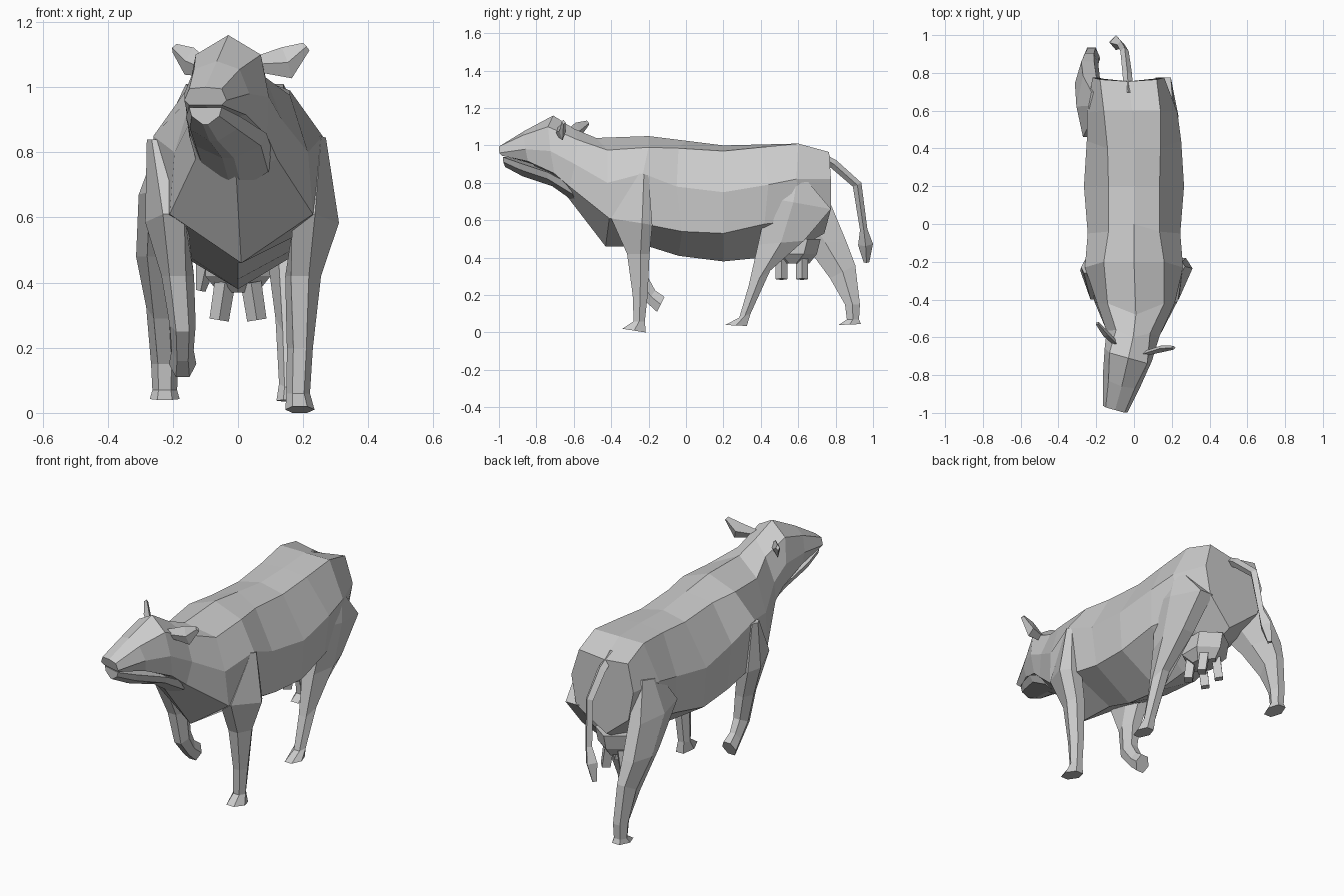
import bpy, bmesh
from mathutils import Vector


def loft(name, rings):
    """Skin a list of equal-length point rings, closed at both ends."""
    bm = bmesh.new()
    rows = [[bm.verts.new(p) for p in ring] for ring in rings]
    n = len(rows[0])
    for a, b in zip(rows, rows[1:]):
        for i in range(n):
            j = (i + 1) % n
            bm.faces.new((a[i], a[j], b[j], b[i]))
    bm.faces.new(rows[0])
    bm.faces.new(rows[-1])
    bmesh.ops.recalc_face_normals(bm, faces=bm.faces)
    mesh = bpy.data.meshes.new(name)
    bm.to_mesh(mesh)
    bm.free()
    obj = bpy.data.objects.new(name, mesh)
    bpy.context.collection.objects.link(obj)
    return obj


def body_ring(cx, turn, top, sides, bottom):
    """Mirror a half section (half width, y, z) about cx; turn swings it round z."""
    right = [(cx + w, y - turn * w, z) for w, y, z in sides]
    left = [(cx - w, y + turn * w, z) for w, y, z in reversed(sides)]
    return [(cx, *top)] + right + [(cx, *bottom)] + left


def leg(name, sections):
    """Six-sided leg; section = x, half width, front y, z, back y, z,
    then optionally where the widest point lies and a scale on the front edge's x."""
    rings = []
    for x, w, y0, z0, y1, z1, *extra in sections:
        mid, pull = extra or (.5, 1)
        ym, zm = y0 + (y1 - y0) * mid, z0 + (z1 - z0) * mid
        rings.append([(x * pull - w * .5, y0, z0), (x * pull + w * .5, y0, z0), (x + w, ym, zm),
                      (x + w * .5, y1, z1), (x - w * .5, y1, z1), (x - w, ym, zm)])
    return loft(name, rings)


def tube(name, path, ref):
    """Four-sided tube; path = (point, half size a, half size b)."""
    pts = [Vector(p[0]) for p in path]
    rings = []
    for i, (p, a, b) in enumerate(path):
        d = (pts[min(i + 1, len(pts) - 1)] - pts[max(i - 1, 0)]).normalized()
        u = d.cross(Vector(ref)).normalized()
        v = d.cross(u)
        rings.append([pts[i] + u * a, pts[i] + v * b, pts[i] - u * a, pts[i] - v * b])
    return loft(name, rings)


# Trunk, neck and upper head
trunk = [
    body_ring(-.03, 0, (.755, .945), [(.15, .765, .965), (.19, .775, .82), (.16, .775, .66)], (.74, .53)),
    body_ring(-.01, 0, (.6, 1.01), [(.15, .6, 1.01), (.24, .59, .82), (.2, .62, .6)], (.6, .45)),
    body_ring(0, 0, (.4, 1.005), [(.14, .4, .99), (.25, .44, .79), (.235, .42, .58)], (.4, .4)),
    body_ring(0, 0, (.2, 1.0), [(.135, .2, .97), (.265, .2, .75), (.25, .2, .53)], (.2, .38)),
    body_ring(0, 0, (0, 1.025), [(.135, -.04, .985), (.245, -.05, .78), (.24, -.02, .54)], (-.04, .41)),
    body_ring(0, 0, (-.2, 1.05), [(.16, -.2, .99), (.26, -.23, .85), (.24, -.2, .575)], (-.2, .46)),
    body_ring(.01, 0, (-.48, 1.04), [(.15, -.42, .975), (.205, -.42, .8), (.22, -.41, .61)], (-.43, .46)),
    body_ring(-.005, .1, (-.6, 1.09), [(.09, -.57, 1.03), (.14, -.58, .9), (.125, -.61, .78)], (-.63, .72)),
]
head = [
    body_ring(-.03, .28, (-.71, 1.16), [(.1, -.71, 1.1), (.125, -.69, .97), (.12, -.67, .85)], (-.69, .8)),
    body_ring(-.065, .28, (-.86, 1.08), [(.07, -.85, 1.055), (.1, -.83, .98), (.09, -.82, .915)], (-.82, .9)),
    body_ring(-.1, .28, (-.985, 1.0), [(.05, -.985, .995), (.065, -.98, .96), (.05, -.97, .945)], (-.97, .945)),
]
loft("body_and_head", trunk + head)

# Lower jaw with a keeled underside, leaving a thin mouth gap
jaw = []
for cx, y, top, bot, w in [(-.005, -.58, .79, .69, .115), (-.03, -.71, .858, .782, .118),
                           (-.075, -.87, .908, .835, .085), (-.1, -.965, .938, .885, .05)]:
    jaw.append([(cx + k * w, y - .28 * k * w, z) for k, z in
                [(1, top), (.85, top - (top - bot) * .5), (.15, bot), (-.15, bot),
                 (-.85, top - (top - bot) * .5), (-1, top)]])
loft("lower_jaw", jaw)

# Ears
tube("right_ear", [((.04, -.69, 1.07), .02, .012), ((.15, -.66, 1.075), .05, .018),
                   ((.21, -.655, 1.125), .015, .01)], (0, 1, 0))
tube("left_ear", [((-.08, -.65, 1.05), .02, .012), ((-.15, -.58, 1.08), .045, .018),
                  ((-.195, -.525, 1.12), .015, .01)], (.6, .8, 0))

# Front legs: one planted, one lifted
leg("front_right_leg", [
    (.24, .03, -.25, .85, -.2, .84), (.24, .07, -.4, .61, -.18, .575, .75, .84),
    (.2, .055, -.315, .42, -.195, .42, .6, .95), (.19, .04, -.285, .2, -.205, .2),
    (.185, .036, -.28, .06, -.22, .06), (.19, .045, -.34, .02, -.215, 0)])
leg("front_left_leg", [
    (-.25, .03, -.26, .84, -.2, .84), (-.22, .065, -.4, .61, -.18, .575, .7, .9),
    (-.185, .05, -.315, .42, -.2, .42), (-.17, .04, -.285, .25, -.2, .29),
    (-.17, .034, -.21, .16, -.165, .225), (-.17, .042, -.155, .11, -.115, .19)])

# Hind legs: one swung forward, one stretched back
leg("hind_right_leg", [
    (.19, .03, .55, .83, .64, .82), (.155, .08, .44, .72, .775, .66, .4, 1.2),
    (.16, .07, .385, .47, .63, .49), (.16, .045, .335, .25, .45, .33),
    (.16, .034, .285, .08, .345, .1), (.16, .042, .21, .04, .325, .035)])
leg("hind_left_leg", [
    (-.21, .03, .55, .83, .7, .86), (-.235, .07, .46, .68, .785, .66),
    (-.245, .068, .63, .48, .86, .48), (-.235, .047, .77, .29, .905, .36),
    (-.225, .042, .85, .15, .93, .15), (-.225, .038, .86, .07, .925, .07),
    (-.225, .046, .815, .04, .935, .045)])

# Udder and four teats
udder = []
for z, w, y0, y1 in [(.5, .1, .42, .72), (.42, .1, .44, .7), (.37, .06, .48, .66)]:
    udder.append([(0, y0, z), (w, y0 + .07, z), (w, y1 - .07, z),
                  (0, y1, z), (-w, y1 - .07, z), (-w, y0 + .07, z)])
loft("udder", udder)
for side in (-1, 1):
    for y, row in ((.51, "front"), (.62, "rear")):
        tube(f"teat_{row}_{'right' if side > 0 else 'left'}",
             [((side * .04, y, .4), .032, .032), ((side * .058, y, .285), .032, .03)], (1, 0, 0))

# Tail with tuft
tube("tail", [((-.03, .69, .96), .02, .025), ((-.035, .79, .9), .025, .025),
              ((-.05, .915, .79), .025, .022), ((-.07, .95, .55), .02, .02),
              ((-.095, .96, .47), .04, .035), ((-.115, .965, .375), .015, .015)], (1, 0, 0))
